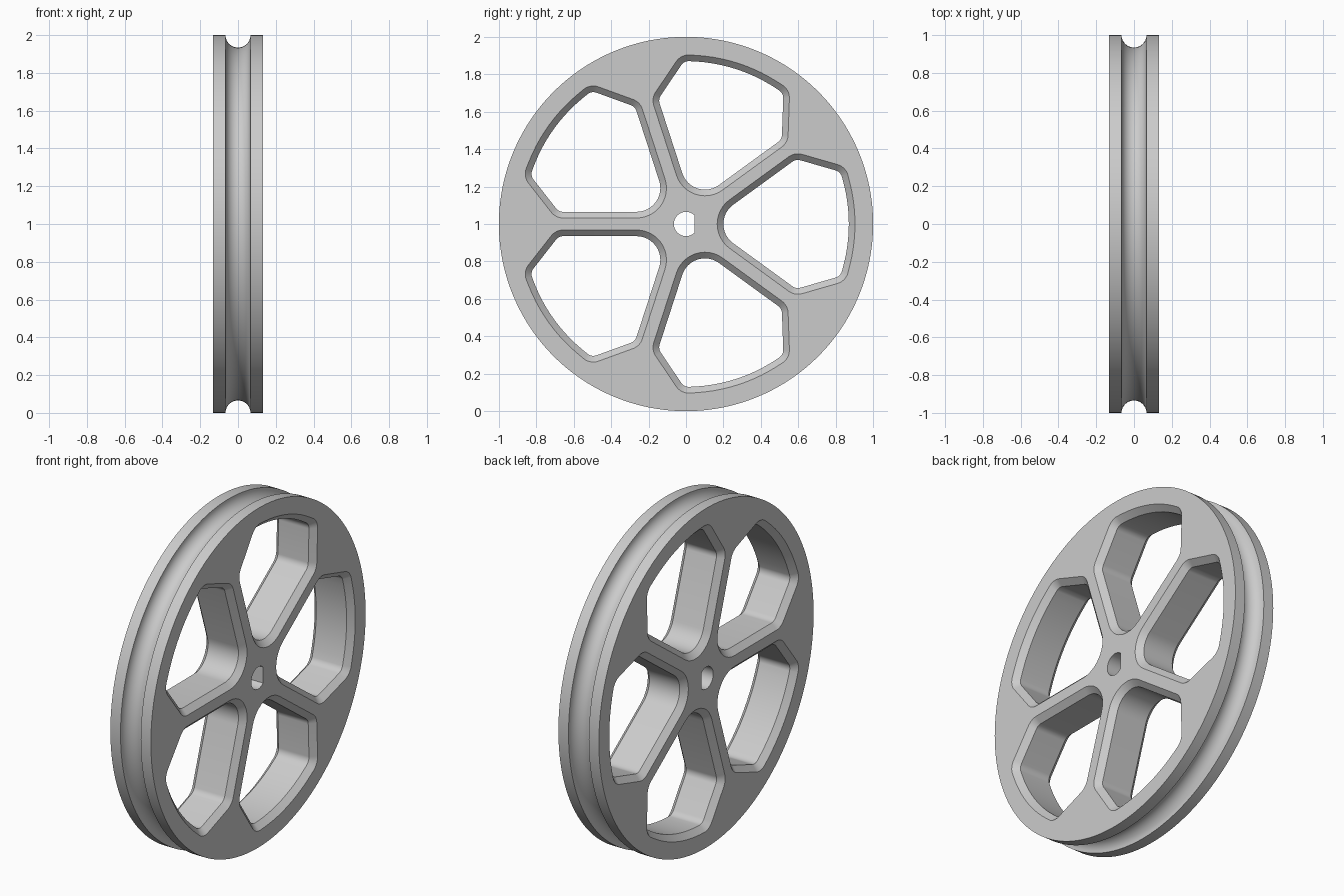
import bpy, bmesh
from math import sin, cos, tan, pi, radians, sqrt, acos, atan2
from mathutils import Vector, Matrix

if "Cube" in bpy.data.objects:
    bpy.data.objects.remove(bpy.data.objects["Cube"])

HALF = 0.132        # half the wheel width
GROOVE = 0.066      # rim groove radius
BEVEL = 0.033       # chamfer round each opening
SPOKES = 5
STEP = 2 * pi / SPOKES


def loft(bm, sections):
    """Skin equal-length (x, outline) sections and cap both ends."""
    rings = [[bm.verts.new((x, p[0], p[1])) for p in pts] for x, pts in sections]
    n = len(rings[0])
    for a, b in zip(rings, rings[1:]):
        for i in range(n):
            j = (i + 1) % n
            bm.faces.new((a[i], a[j], b[j], b[i]))
    bm.faces.new(rings[0][::-1])
    bm.faces.new(rings[-1])


def make_object(name, bm):
    bmesh.ops.recalc_face_normals(bm, faces=bm.faces)
    mesh = bpy.data.meshes.new(name)
    bm.to_mesh(mesh)
    bm.free()
    obj = bpy.data.objects.new(name, mesh)
    bpy.context.collection.objects.link(obj)
    obj.location.z = 1
    return obj


def circle(r, n=160):
    return [(r * cos(2 * pi * i / n), r * sin(2 * pi * i / n)) for i in range(n)]


def fillet(corner, d_in, d_out, r, n=8):
    """Round a corner between two unit directions of travel."""
    turn = acos(d_in.dot(d_out))
    side = 1 if d_in.cross(d_out) > 0 else -1
    start = corner - d_in * r * tan(turn / 2)
    centre = start + Vector((-d_in.y, d_in.x)) * r * side
    return [centre + Matrix.Rotation(side * turn * i / n, 2) @ (start - centre)
            for i in range(n + 1)]


def opening(grow):
    """Outline of one opening facing +y, enlarged by grow."""
    half_angle, slope = STEP / 2, radians(-16)
    along = Vector((cos(half_angle), sin(half_angle)))
    shoulder = Vector((cos(slope), sin(slope)))
    web, rim = 0.065 - grow, 0.87 + grow
    r_small, r_hub = 0.05 + grow, 0.127 + grow
    # corner at the end of the spoke, then where the shoulder meets the rim
    b = along * (0.68 + 0.488 * grow) + Vector((along.y, -along.x)) * web
    k = b.dot(shoulder)
    c = b + shoulder * (sqrt(k * k - b.length_squared + rim * rim) - k)
    ang = atan2(c.y, c.x)
    tangent = Vector((sin(ang), -cos(ang)))
    corner = fillet(c, shoulder, tangent, r_small)
    upper = fillet(b, along, shoulder, r_small) + corner
    end = atan2(corner[-1].y, corner[-1].x)
    arc = [Vector((rim * cos(a), rim * sin(a)))
           for a in (end * (1 - i / 6) for i in range(1, 12))]
    lower = [Vector((p.x, -p.y)) for p in reversed(upper)]
    back = Vector((-along.x, along.y))
    hub = fillet(Vector((web / sin(half_angle), 0)), back, along, r_hub, 12)
    return upper + arc + lower + hub


# Solid rim and disc with a half-round groove
bm = bmesh.new()
profile = [(-HALF, 1)]
for i in range(17):
    a = pi * i / 16
    profile.append((-GROOVE * cos(a), 1 - GROOVE * sin(a)))
profile.append((HALF, 1))
loft(bm, [(x, circle(r)) for x, r in profile])
wheel = make_object("grooved_wheel", bm)

# Chamfered openings between the spokes
bm = bmesh.new()
extra = 0.01
sections = [(-HALF - extra, BEVEL + extra), (-HALF + BEVEL, 0),
            (HALF - BEVEL, 0), (HALF + extra, BEVEL + extra)]
for s in range(SPOKES):
    turn = Matrix.Rotation(STEP * s, 2)
    loft(bm, [(x, [turn @ p for p in opening(g)]) for x, g in sections])

# D-shaped shaft bore
flat = acos(0.045 / 0.065)
bore = [(0.065 * cos(a), 0.065 * sin(a))
        for a in (flat + (2 * pi - 2 * flat) * i / 32 for i in range(33))]
loft(bm, [(-0.2, bore), (0.2, bore)])
cutter = make_object("opening_cutter", bm)
cutter.hide_render = True

# Cut the openings
cut = wheel.modifiers.new("openings", "BOOLEAN")
cut.operation, cut.solver, cut.object = "DIFFERENCE", "EXACT", cutter
bpy.ops.object.select_all(action="DESELECT")
bpy.context.view_layer.objects.active = wheel
wheel.select_set(True)
bpy.ops.object.modifier_apply(modifier=cut.name)
bpy.data.objects.remove(cutter)

# Plain grey finish
grey = bpy.data.materials.new("light_grey")
grey.use_nodes = True
colour = (0.6, 0.6, 0.6, 1)
grey.diffuse_color = colour
grey.node_tree.nodes["Principled BSDF"].inputs["Base Color"].default_value = colour
wheel.data.materials.clear()
wheel.data.materials.append(grey)
bpy.ops.object.shade_smooth_by_angle(angle=radians(30))
